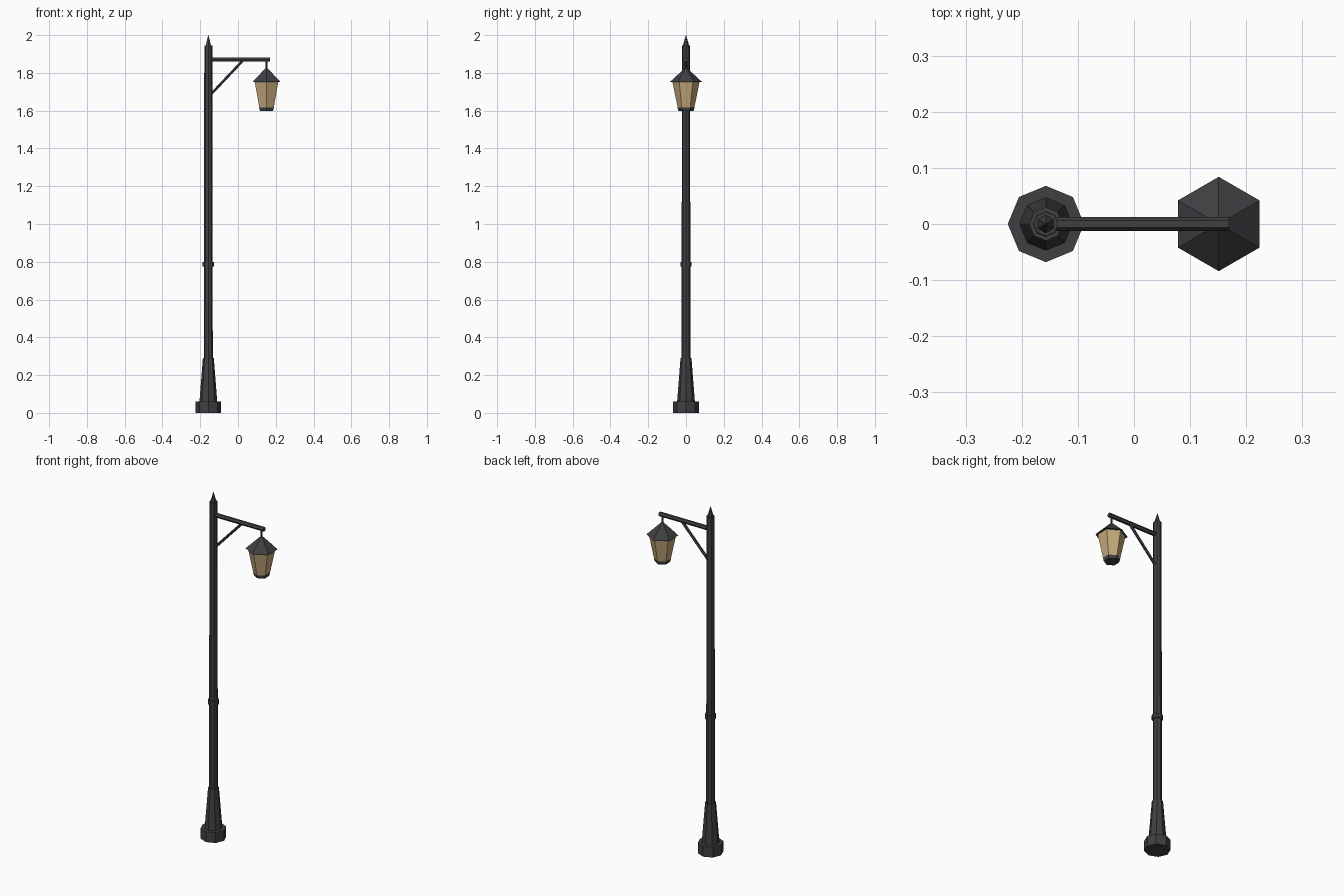
import bpy, math
from mathutils import Vector, Quaternion

if "Cube" in bpy.data.objects:
    bpy.data.objects.remove(bpy.data.objects["Cube"])

PX, LX = -0.157, 0.151      # pole and lantern axes


def material(name, color):
    m = bpy.data.materials.new(name)
    m.diffuse_color = color
    m.use_nodes = True
    m.node_tree.nodes["Principled BSDF"].inputs["Base Color"].default_value = m.diffuse_color
    return m


iron = material("dark_iron", (0.05, 0.051, 0.056, 1))
amber = material("amber_glass", (0.56, 0.40, 0.20, 1))


def prism(name, p0, p1, r0, r1, sides, mat=iron, turn=0.0):
    """Tapered flat-sided prism from p0 to p1; turn sets the first corner angle."""
    p0, p1 = Vector(p0), Vector(p1)
    d = p1 - p0
    # swing z onto the axis about y so the corners keep their alignment
    q = Quaternion((0, 1, 0), math.atan2(d.x, d.z))
    verts, faces = [], []
    for p, r in ((p0, r0), (p1, r1)):
        for i in range(sides):
            a = turn + 2 * math.pi * i / sides
            verts.append(p + q @ Vector((r * math.cos(a), r * math.sin(a), 0)))
    for i in range(sides):
        j = (i + 1) % sides
        faces.append((i, j, sides + j, sides + i))
    faces += [tuple(reversed(range(sides))), tuple(range(sides, 2 * sides))]
    me = bpy.data.meshes.new(name)
    me.from_pydata(verts, [], faces)
    me.materials.append(mat)
    ob = bpy.data.objects.new(name, me)
    bpy.context.collection.objects.link(ob)
    return ob


def upright(name, x, z0, z1, r0, r1, sides, mat=iron, turn=0.0):
    return prism(name, (x, 0, z0), (x, 0, z1), r0, r1, sides, mat, turn)


HEX = math.pi / 2           # hexagon corners on +-y

# post
upright("base_block", PX, 0, 0.06, 0.068, 0.068, 8)
upright("base_taper", PX, 0.06, 0.29, 0.047, 0.029, 8)
upright("pole", PX, 0.29, 1.945, 0.0235, 0.0215, 8)
upright("pole_collar", PX, 0.775, 0.80, 0.03, 0.03, 8)
upright("finial_spike", PX, 1.945, 2.0, 0.016, 0.0008, 6, turn=HEX)

# bracket
prism("arm", (PX + 0.01, 0, 1.87), (0.169, 0, 1.87), 0.0125, 0.0125, 6, turn=HEX)
prism("arm_brace", (PX + 0.012, 0, 1.685), (0.028, 0, 1.868), 0.008, 0.008, 6, turn=HEX)
upright("hanger_rod", LX, 1.815, 1.868, 0.006, 0.006, 6, turn=HEX)

# lantern
upright("lantern_roof", LX, 1.753, 1.825, 0.084, 0.006, 6, turn=HEX)
upright("lantern_glass", LX, 1.615, 1.753, 0.044, 0.072, 6, amber, HEX)
upright("lantern_base", LX, 1.598, 1.617, 0.04, 0.045, 6, turn=HEX)
